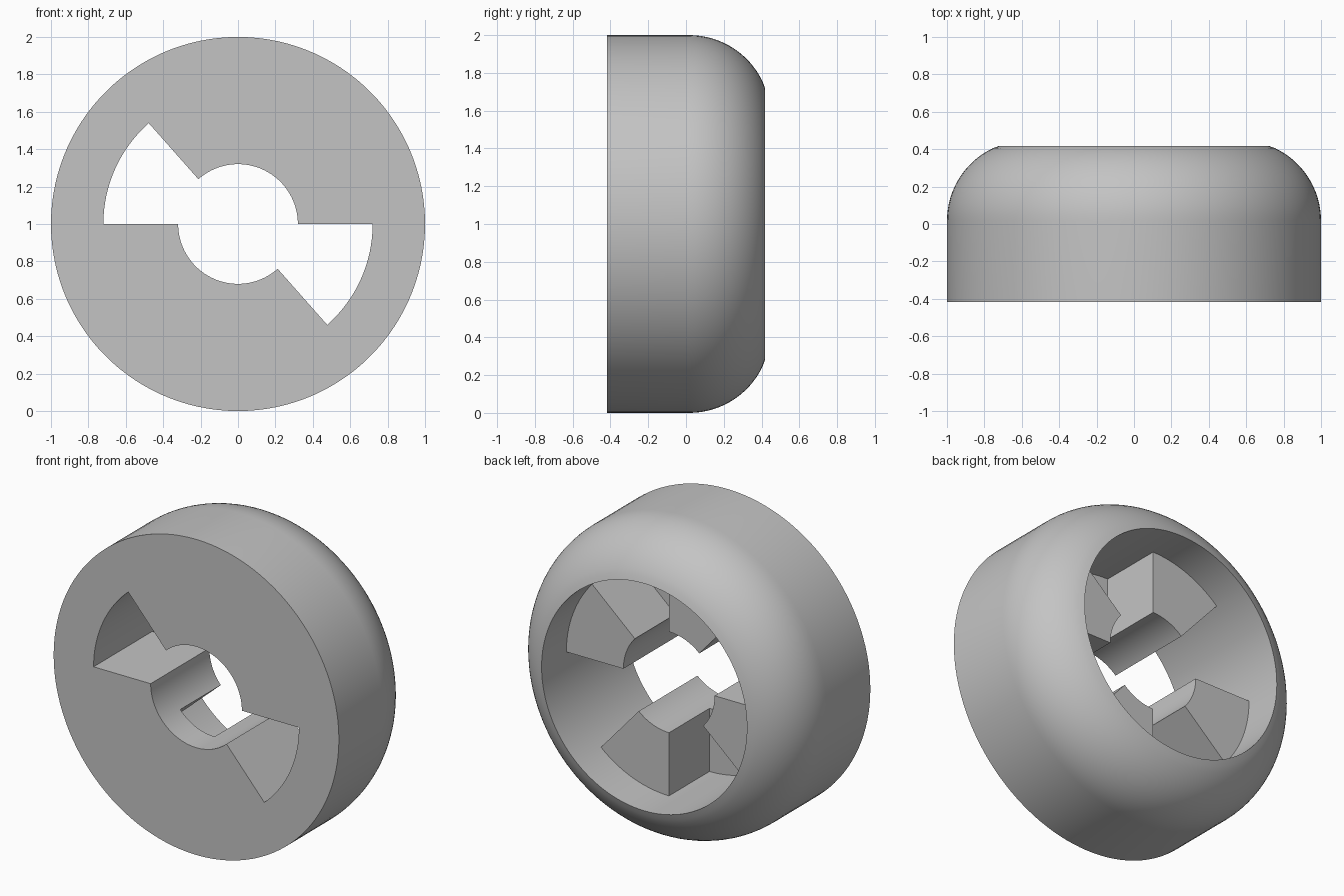
import bpy, bmesh
from math import cos, sin, radians, asin, pi

old = bpy.data.objects.get("Cube")
if old:
    bpy.data.objects.remove(old, do_unlink=True)

FRONT, BACK = -0.418, 0.418
HOLE, BORE, OUTER = 0.32, 0.72, 1.0
LEVELS = [FRONT, -0.235, 0.17]          # front face, sunken floor, block tops
FILLET, FILLET_Y = 0.43, 0.017          # rounded back shoulder

# Sectors over half a turn: (sweep in degrees, segments, filled levels)
SECTORS = [(41.5, 14, 2), (48.5, 16, 1), (41.5, 14, 2), (48.5, 16, 0)] * 2

# Outer shell profile, from the front face round to the back rim
end = asin((BACK - FILLET_Y) / FILLET)
shell = [(BORE, FRONT), (OUTER, FRONT)]
for i in range(17):
    a = end * i / 16
    shell.append((OUTER - FILLET + FILLET * cos(a), FILLET_Y + FILLET * sin(a)))
shell[-1] = (BORE, BACK)

bm = bmesh.new()


def point(r, y, a):
    return bm.verts.new((r * cos(a), y, 1 + r * sin(a)))


def sweep(profile, a, b):
    """Revolve each step of a profile from angle a to angle b."""
    for (r0, y0), (r1, y1) in zip(profile, profile[1:]):
        bm.faces.new([point(r0, y0, a), point(r1, y1, a),
                      point(r1, y1, b), point(r0, y0, b)])


def wall(a, low, high):
    """Radial step between two neighbouring sectors."""
    for y0, y1 in zip(LEVELS[low:high], LEVELS[low + 1:high + 1]):
        bm.faces.new([point(HOLE, y0, a), point(BORE, y0, a),
                      point(BORE, y1, a), point(HOLE, y1, a)])


angle = 0.0
previous = SECTORS[-1][2]
for degrees, segments, fill in SECTORS:
    wall(angle, min(previous, fill), max(previous, fill))
    step = radians(degrees) / segments
    for i in range(segments):
        a, b = angle + i * step, angle + (i + 1) * step
        sweep(shell, a, b)
        # Exposed bore above the sector floor
        sweep([(BORE, y) for y in LEVELS[fill:] + [BACK]], a, b)
        if fill:
            # Front face, centre hole side and sector floor
            sweep([(BORE, FRONT)] + [(HOLE, y) for y in LEVELS[:fill + 1]]
                  + [(BORE, LEVELS[fill])], a, b)
    angle += step * segments
    previous = fill

bmesh.ops.remove_doubles(bm, verts=bm.verts, dist=0.0002)
bmesh.ops.recalc_face_normals(bm, faces=bm.faces)

mesh = bpy.data.meshes.new("locking_collar")
bm.to_mesh(mesh)
bm.free()
collar = bpy.data.objects.new("locking_collar", mesh)
bpy.context.collection.objects.link(collar)

# Plain grey
grey = bpy.data.materials.new("plain_grey")
grey.use_nodes = True
colour = (0.55, 0.55, 0.55, 1)
grey.diffuse_color = colour
grey.node_tree.nodes["Principled BSDF"].inputs["Base Color"].default_value = colour
mesh.materials.append(grey)

bpy.ops.object.select_all(action='DESELECT')
collar.select_set(True)
bpy.context.view_layer.objects.active = collar
bpy.ops.object.shade_smooth_by_angle(angle=pi / 6)
